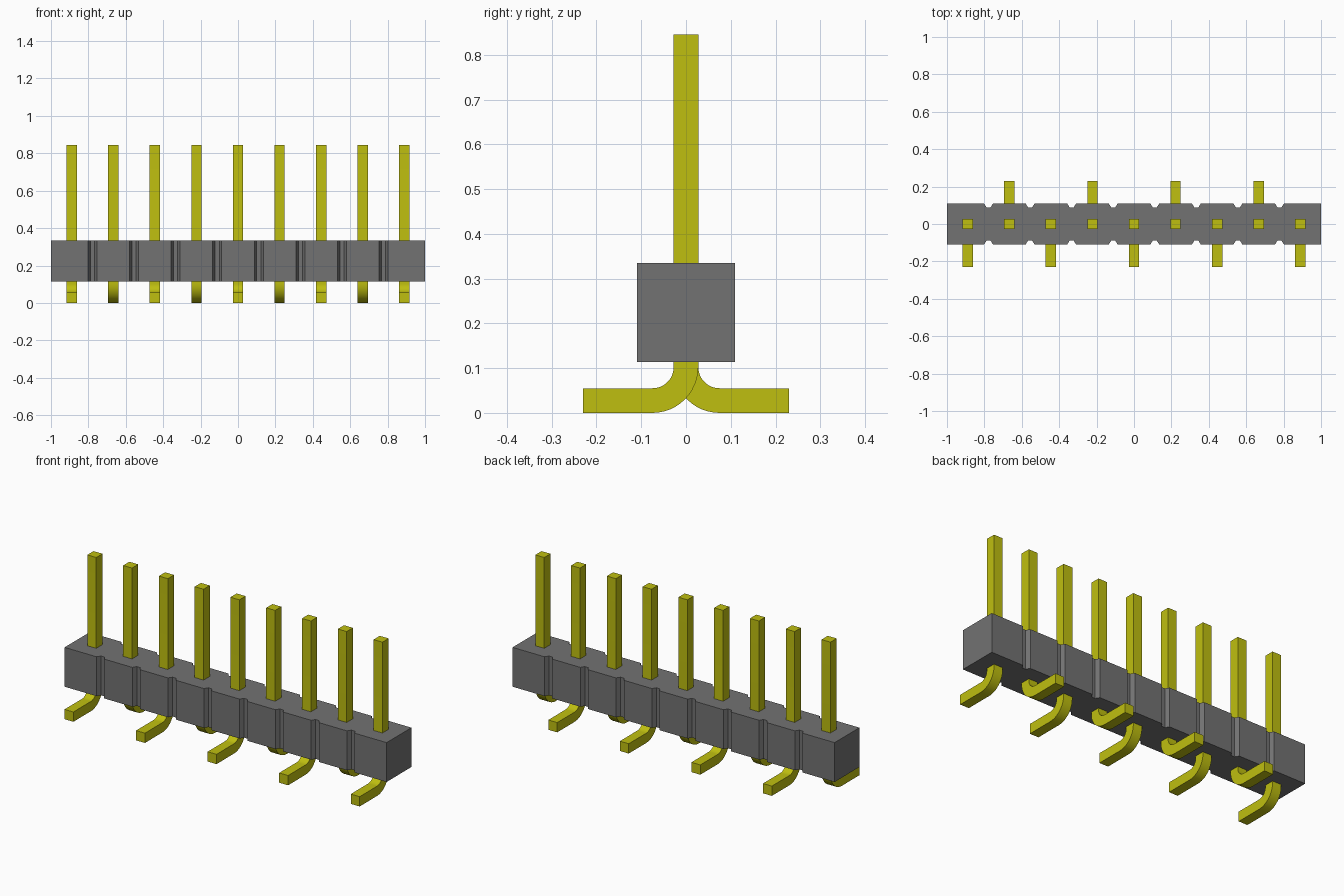
import bpy, bmesh, math

cube = bpy.data.objects.get("Cube")
if cube:
    bpy.data.objects.remove(cube, do_unlink=True)

PINS = 9
PITCH = 2 / PINS
BODY_Y, BODY_Z0, BODY_Z1 = 0.11, 0.114, 0.335
PIN = 0.0275                      # half thickness of a pin
PIN_TOP, FOOT_END = 0.845, 0.23
R_IN, R_OUT = 0.0475, 0.1025      # bend radii


def material(name, rgb):
    mat = bpy.data.materials.new(name)
    mat.use_nodes = True
    mat.diffuse_color = (*rgb, 1)
    mat.node_tree.nodes["Principled BSDF"].inputs["Base Color"].default_value = (*rgb, 1)
    return mat


def extruded(name, points, offset, mat):
    """Extrude a closed outline of 3D points by an offset vector."""
    bm = bmesh.new()
    face = bm.faces.new([bm.verts.new(p) for p in points])
    ext = bmesh.ops.extrude_face_region(bm, geom=[face])
    verts = [g for g in ext["geom"] if isinstance(g, bmesh.types.BMVert)]
    bmesh.ops.translate(bm, verts=verts, vec=offset)
    bmesh.ops.recalc_face_normals(bm, faces=bm.faces)
    mesh = bpy.data.meshes.new(name)
    bm.to_mesh(mesh)
    bm.free()
    mesh.materials.append(mat)
    obj = bpy.data.objects.new(name, mesh)
    bpy.context.collection.objects.link(obj)
    return obj


grey = material("grey plastic", (0.17, 0.17, 0.17))
gold = material("yellow metal", (0.52, 0.52, 0.005))

# Housing: long bar with a tapered notch between neighbouring pins
front = [(-1, -BODY_Y)]
for i in range(1, PINS):
    x = -1 + i * PITCH
    front += [(x - 0.024, -BODY_Y), (x - 0.011, -BODY_Y + 0.021),
              (x + 0.011, -BODY_Y + 0.021), (x + 0.024, -BODY_Y)]
front.append((1, -BODY_Y))
outline = front + [(x, -y) for x, y in reversed(front)]
extruded("housing", [(x, y, BODY_Z0) for x, y in outline],
         (0, 0, BODY_Z1 - BODY_Z0), grey)

# Pin side profile: upright post, rounded bend, flat foot
cy = PIN + R_IN
STEPS = 12


def arc(radius):
    angles = [math.pi / 2 * k / STEPS for k in range(STEPS + 1)]
    return [(cy - radius * math.cos(a), R_OUT - radius * math.sin(a)) for a in angles]


profile = ([(-PIN, PIN_TOP)] + arc(R_OUT) + [(FOOT_END, 0), (FOOT_END, 2 * PIN)]
           + arc(R_IN)[::-1] + [(PIN, PIN_TOP)])

# Pins, with feet alternating between front and back
for i in range(PINS):
    x = -1 + (i + 0.5) * PITCH
    side = -1 if i % 2 == 0 else 1
    pin = extruded(f"pin_{i + 1}", [(x - PIN, side * y, z) for y, z in profile],
                   (2 * PIN, 0, 0), gold)
    bpy.ops.object.select_all(action="DESELECT")
    pin.select_set(True)
    bpy.context.view_layer.objects.active = pin
    bpy.ops.object.shade_smooth_by_angle(angle=math.radians(30))
